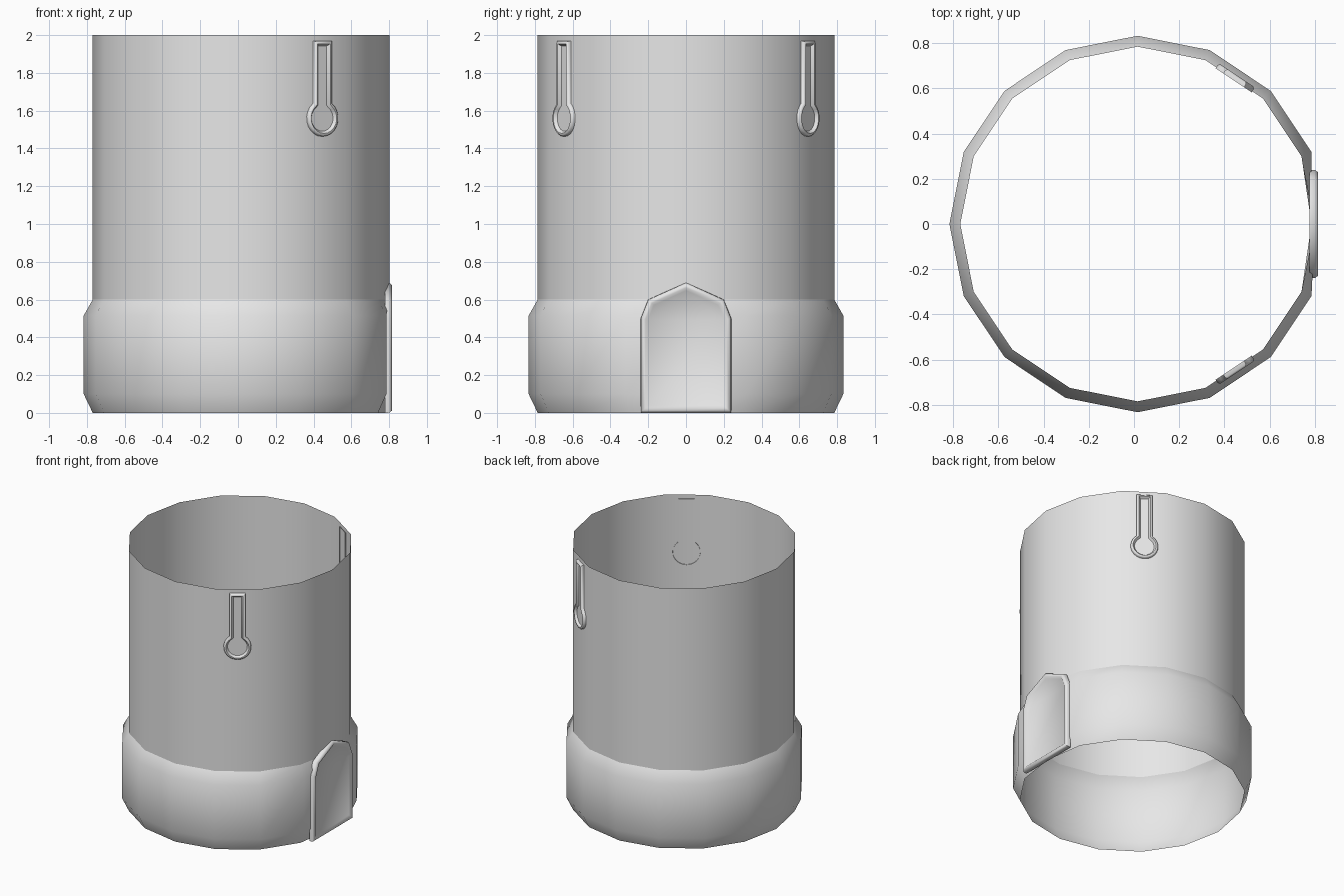
import bpy
import bmesh
import math
from mathutils import Vector

cube = bpy.data.objects.get("Cube")
if cube:
    bpy.data.objects.remove(cube, do_unlink=True)

SIDES = 16
CENTRE_X = 0.016
WALL_R = 0.785
BASE_R = 0.833
FLAT_X = CENTRE_X + BASE_R * math.cos(math.tau / SIDES)

stone = bpy.data.materials.new("stone grey")
stone.use_nodes = True
stone.diffuse_color = (0.8, 0.8, 0.8, 1)
stone.node_tree.nodes["Principled BSDF"].inputs["Base Color"].default_value = (0.8, 0.8, 0.8, 1)


def finish(bm, name, angle=60):
    """Turn a bmesh into a smooth-shaded stone object."""
    mesh = bpy.data.meshes.new(name)
    bm.to_mesh(mesh)
    bm.free()
    mesh.materials.append(stone)
    mesh.shade_smooth()
    mesh.set_sharp_from_angle(angle=math.radians(angle))
    obj = bpy.data.objects.new(name, mesh)
    bpy.context.collection.objects.link(obj)
    return obj


def shell(name, profile, flat_rows=()):
    """Open faceted tube from (radius, height) rows; flat rows lose their +x corner."""
    bm = bmesh.new()
    rows = []
    for i, (r, z) in enumerate(profile):
        row = []
        for k in range(SIDES):
            a = math.tau * k / SIDES
            x = CENTRE_X + r * math.cos(a)
            if k == 0 and i in flat_rows:
                x = FLAT_X
            row.append(bm.verts.new((x, r * math.sin(a), z)))
        rows.append(row)
    for low, high in zip(rows, rows[1:]):
        for k in range(SIDES):
            n = (k + 1) % SIDES
            bm.faces.new((low[k], low[n], high[n], high[k]))
    return finish(bm, name)


def relief(name, outline, azimuth, distance, steps):
    """Raised frame: outline drawn on a vertical plane, then inset step by step."""
    normal = Vector((math.cos(azimuth), math.sin(azimuth), 0))
    side = Vector((-normal.y, normal.x, 0))
    origin = Vector((CENTRE_X, 0, 0)) + normal * distance
    bm = bmesh.new()
    verts = [bm.verts.new(origin + side * u + Vector((0, 0, v))) for u, v in outline]
    face = bm.faces.new(verts)
    bm.normal_update()
    for thickness, depth in steps:
        bmesh.ops.inset_region(bm, faces=[face], thickness=thickness, depth=0,
                               use_even_offset=True, use_boundary=True)
        bmesh.ops.translate(bm, verts=list(face.verts), vec=normal * depth)
    bmesh.ops.triangulate(bm, faces=[face])
    return finish(bm, name, 50)


# Tower wall and bulging base
shell("tower_wall", [(WALL_R, 0.6), (WALL_R, 2.0)])
shell("tower_base", [(WALL_R, 0), (BASE_R, 0.1), (BASE_R, 0.515), (WALL_R, 0.6)], (0, 1, 2))

# Arched door with a rounded frame
half = [(0.24, 0), (0.24, 0.5), (0.2, 0.6)]
door = half + [(0, 0.69)] + [(-u, v) for u, v in reversed(half)]
relief("door", door, 0, 0.761,
       [(0.001, 0.025), (0.01, 0.012), (0.014, 0.001), (0.014, -0.012)])

# Keyhole windows on two mirrored facets
RADIUS, SLOT, EYE_Z, TOP_Z = 0.097, 0.056, 1.56, 1.97
start = math.asin(SLOT / RADIUS)
hole = [(SLOT, TOP_Z), (-SLOT, TOP_Z)]
for k in range(19):
    a = math.pi / 2 + start + (math.tau - 2 * start) * k / 18
    hole.append((RADIUS * math.cos(a), EYE_Z + RADIUS * math.sin(a)))
facet = WALL_R * math.cos(math.pi / SIDES)
for label, sign in (("front", -1), ("back", 1)):
    relief(label + "_keyhole", hole, sign * math.radians(56.25), facet - 0.005,
           [(0.001, 0.018), (0.007, 0.008), (0.008, 0.0), (0.012, -0.017)])
